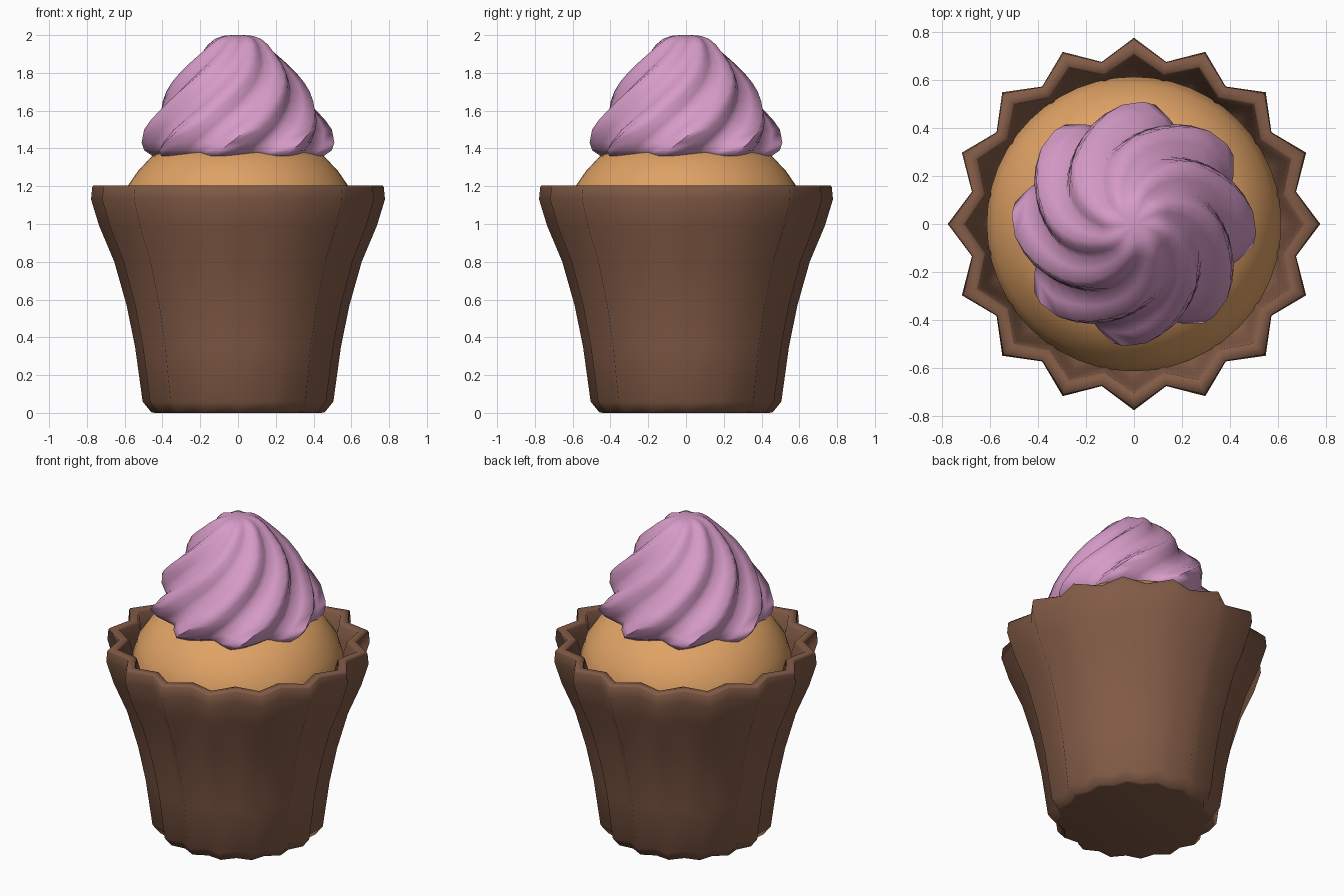
import bpy, bmesh, math

if "Cube" in bpy.data.objects:
    bpy.data.objects.remove(bpy.data.objects["Cube"])


def material(name, rgb):
    m = bpy.data.materials.new(name)
    m.diffuse_color = (*rgb, 1)
    m.use_nodes = True
    m.node_tree.nodes["Principled BSDF"].inputs["Base Color"].default_value = m.diffuse_color
    return m


def ring_loft(name, rings, mat, angle):
    """Skin a stack of equal-length rings of points and cap both ends."""
    bm = bmesh.new()
    loops = [[bm.verts.new(p) for p in ring] for ring in rings]
    n = len(loops[0])
    for a, b in zip(loops, loops[1:]):
        for i in range(n):
            j = (i + 1) % n
            bm.faces.new((a[i], a[j], b[j], b[i]))
    bm.faces.new(loops[0][::-1])
    bm.faces.new(loops[-1])
    bmesh.ops.recalc_face_normals(bm, faces=bm.faces)
    mesh = bpy.data.meshes.new(name)
    bm.to_mesh(mesh)
    bm.free()
    mesh.materials.append(mat)
    ob = bpy.data.objects.new(name, mesh)
    bpy.context.collection.objects.link(ob)
    bpy.ops.object.select_all(action='DESELECT')
    ob.select_set(True)
    bpy.context.view_layer.objects.active = ob
    bpy.ops.object.shade_smooth_by_angle(angle=math.radians(angle))
    return ob


def polar(r, deg, z):
    t = math.radians(deg)
    return (r * math.cos(t), r * math.sin(t), z)


brown = material("wrapper_brown", (0.225, 0.105, 0.062))
tan = material("sponge_tan", (0.74, 0.36, 0.13))
pink = material("frosting_pink", (0.68, 0.33, 0.58))

# Fluted paper wrapper: 16 pleats, (peak radius, valley radius, z), outside then inside
wrapper = [(0.44, 0.41, 0.0), (0.46, 0.425, 0.004), (0.505, 0.45, 0.06), (0.545, 0.485, 0.35),
           (0.59, 0.525, 0.57), (0.655, 0.585, 0.8), (0.735, 0.65, 0.99),
           (0.778, 0.69, 1.13), (0.772, 0.688, 1.195), (0.765, 0.683, 1.205),
           (0.715, 0.64, 1.205), (0.705, 0.632, 1.195), (0.69, 0.61, 1.12),
           (0.66, 0.585, 1.02), (0.6, 0.53, 0.85)]
ring_loft("wrapper", [[polar((p, v)[i % 2], i * 11.25, z) for i in range(32)]
                      for p, v, z in wrapper], brown, 80)

# Domed sponge
sponge = [(0.57, 0.9), (0.61, 1.0), (0.615, 1.1), (0.585, 1.2), (0.53, 1.28),
          (0.455, 1.36), (0.3, 1.42), (0.1, 1.44)]
ring_loft("sponge", [[polar(r, i * 7.5, z) for i in range(48)]
                     for r, z in sponge], tan, 60)

# Swirled frosting: 8 skewed lobes twisting as they rise
profile = [(0.40, 1.355), (0.47, 1.36), (0.505, 1.39), (0.512, 1.43), (0.50, 1.5),
           (0.475, 1.55), (0.445, 1.6), (0.415, 1.65), (0.385, 1.7), (0.35, 1.75),
           (0.31, 1.8), (0.265, 1.85), (0.215, 1.9), (0.165, 1.95), (0.125, 1.98),
           (0.08, 1.996), (0.03, 2.0)]
lobe = [(0, 1.0), (9, 0.95), (18, 0.88), (27, 0.825), (36, 0.91)]
frosting = []
for r, z in profile:
    turn = -6 + 150 * (z - 1.42)
    frosting.append([polar(r * k, turn + 45 * i + a, z) for i in range(8) for a, k in lobe])
ring_loft("frosting", frosting, pink, 75)
